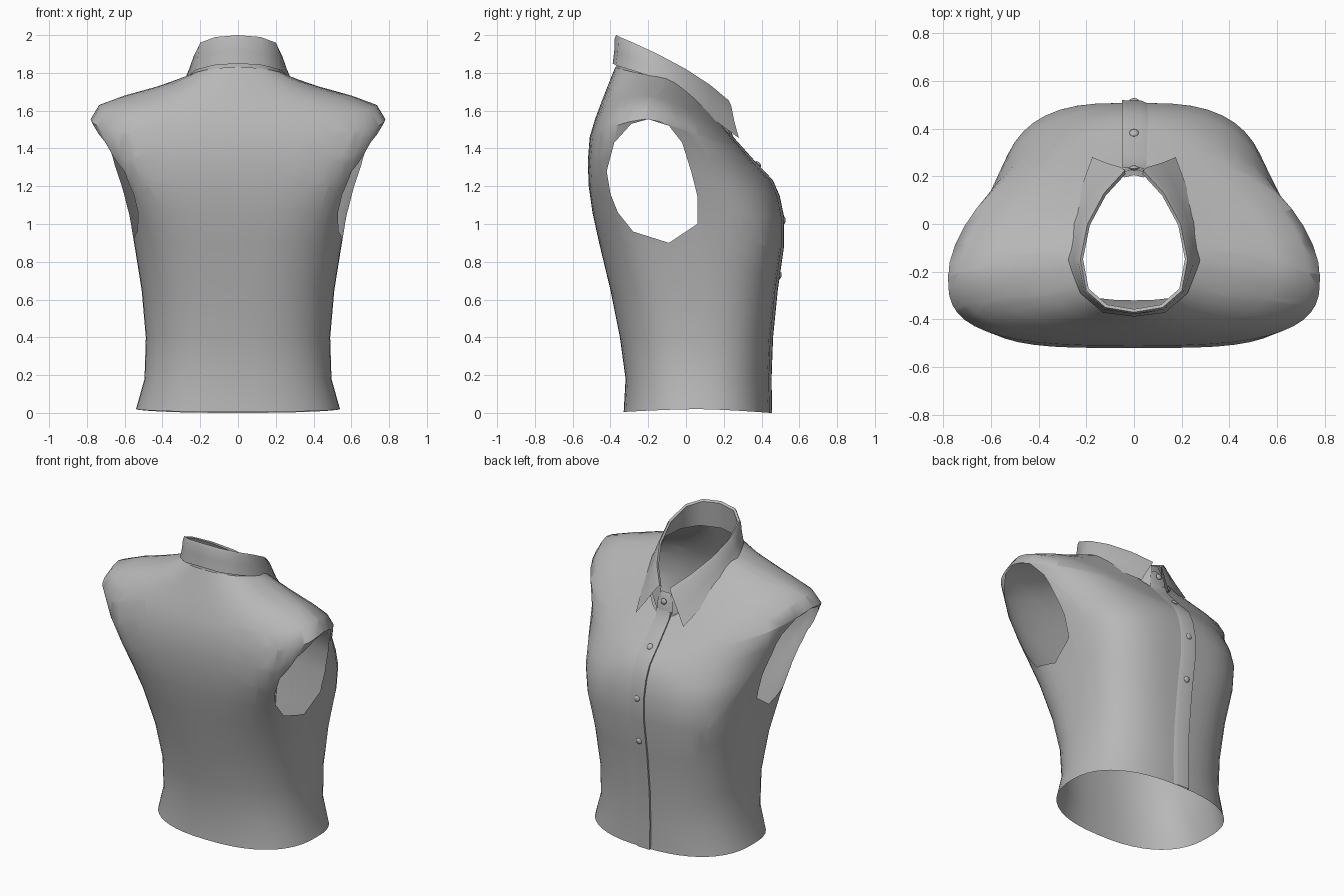
import bpy, bmesh, math
from mathutils import Vector

if "Cube" in bpy.data.objects:
    bpy.data.objects.remove(bpy.data.objects["Cube"])

cloth = bpy.data.materials.new("grey_cloth")
cloth.diffuse_color = (0.48, 0.475, 0.475, 1)
cloth.use_nodes = True
cloth.node_tree.nodes["Principled BSDF"].inputs["Base Color"].default_value = cloth.diffuse_color


def finish(name, bm, angle=40, recalc=True):
    if recalc:
        bmesh.ops.recalc_face_normals(bm, faces=bm.faces)
    me = bpy.data.meshes.new(name)
    bm.to_mesh(me)
    bm.free()
    me.materials.append(cloth)
    ob = bpy.data.objects.new(name, me)
    bpy.context.collection.objects.link(ob)
    bpy.ops.object.select_all(action='DESELECT')
    ob.select_set(True)
    bpy.context.view_layer.objects.active = ob
    bpy.ops.object.shade_smooth_by_angle(angle=math.radians(angle))
    return ob


def loft(rows, closed=False):
    bm = bmesh.new()
    vs = [[bm.verts.new(p) for p in r] for r in rows]
    n = len(rows[0])
    for a, b in zip(vs, vs[1:]):
        for i in range(n if closed else n - 1):
            j = (i + 1) % n
            bm.faces.new((a[i], a[j], b[j], b[i]))
    return bm


# Body rings: half width, side y, back y, front y, back z, side z, front z, back and front squareness
RINGS = [
    (.54, .06, -.33, .445, .005, .02, .0, 2.4, 2.4),
    (.495, .05, -.32, .442, .18, .18, .18, 2.4, 2.4),
    (.488, .04, -.35, .45, .4, .4, .4, 2.4, 2.6),
    (.51, .0, -.40, .475, .65, .65, .65, 2.5, 2.9),
    (.55, -.05, -.46, .508, .9, .9, .88, 2.8, 3.2),
    (.58, -.09, -.495, .508, 1.06, 1.06, 1.04, 3.3, 3.1),
    (.63, -.13, -.515, .485, 1.2, 1.22, 1.15, 3.8, 2.5),
    (.70, -.18, -.52, .45, 1.33, 1.39, 1.23, 3.8, 1.95),
    (.78, -.22, -.51, .405, 1.46, 1.555, 1.28, 3.0, 1.75),
    (.735, -.21, -.48, .365, 1.56, 1.63, 1.32, 2.7, 1.75),
    (.60, -.19, -.45, .325, 1.64, 1.68, 1.365, 2.4, 1.8),
    (.42, -.17, -.415, .285, 1.73, 1.73, 1.41, 2.2, 1.85),
    (.26, -.15, -.375, .24, 1.83, 1.785, 1.46, 2.1, 1.9),
]
SEG = 48


def ring(X, c, yb, yf, zb, zs, zf, nb, nf):
    pts = []
    for i in range(SEG):
        a = 2 * math.pi * i / SEG
        co, si = math.cos(a), math.sin(a)
        n, ye, ze = (nf, yf, zf) if si >= 0 else (nb, yb, zb)
        t = abs(si) ** (2 / n)
        x = math.copysign(X * abs(co) ** (2 / n), co)
        pts.append((x, c + (ye - c) * t, zs + (ze - zs) * t ** 1.5))
    return pts


body = loft([ring(*r) for r in RINGS], True)

# Armholes: clip a convex outline (y, z) through both sides
HOLE = [(-.09, .9), (-.28, .96), (-.36, 1.06), (-.40, 1.16), (-.42, 1.28), (-.38, 1.43),
        (-.29, 1.53), (-.2, 1.555), (-.09, 1.52), (-.02, 1.43), (.03, 1.27), (.06, 1.15), (.06, 1.0)]
planes = []
for (y0, z0), (y1, z1) in zip(HOLE, HOLE[1:] + HOLE[:1]):
    planes.append((Vector((0, y0, z0)), Vector((0, z1 - z0, y0 - y1)).normalized()))


def inside(count):
    out = []
    for f in body.faces:
        m = f.calc_center_median()
        if abs(m.x) > .4 and all((m - p).dot(n) > 0 for p, n in planes[:count]):
            out.append(f)
    return out


for k, (p, n) in enumerate(planes):
    fs = inside(k)
    geom = list({v for f in fs for v in f.verts}) + list({e for f in fs for e in f.edges}) + fs
    bmesh.ops.bisect_plane(body, geom=geom, dist=1e-5, plane_co=p, plane_no=n)
bmesh.ops.delete(body, geom=inside(len(planes)), context='FACES')
finish("shirt_body", body, 50)

# Button placket following the front profile, one free edge and one blended edge
front = [(r[3], r[6]) for r in RINGS]
rows = []
for y, z in front + [(.225, 1.5)]:
    rows.append([(-.05, y - .006, z), (-.05, y + .011, z), (.03, y + .009, z), (.06, y - .003, z)])
finish("placket", loft(rows), 40)


# Collar paths, right half from the back to the front
def mirror(half):
    return [(-x, y, z) for x, y, z in half[1:]][::-1] + list(half)


FOLD = [(0, -.37, 2.0), (.12, -.35, 1.99), (.2, -.28, 1.96), (.225, -.15, 1.90),
        (.195, .0, 1.82), (.125, .13, 1.735), (.038, .225, 1.655)]
EDGE = [(0, -.388, 1.85), (.13, -.372, 1.84), (.225, -.29, 1.815), (.28, -.15, 1.77),
        (.265, .0, 1.675), (.23, .13, 1.565), (.175, .28, 1.455)]
BASE = [(0, -.37, 1.82), (.14, -.345, 1.81), (.225, -.265, 1.795), (.255, -.15, 1.78),
        (.225, .03, 1.68), (.15, .15, 1.555), (.04, .23, 1.46)]


def blend(A, B, t, grow):
    out = []
    for p, q in zip(A, B):
        v = Vector(p).lerp(Vector(q), t)
        out.append((v.x * grow, (v.y + .1) * grow - .1, v.z))
    return out


# Turned down collar leaf
inner = [(x, y, z - .01) for x, y, z in blend(FOLD, FOLD, 0, .95)]
leaf = [inner, FOLD, blend(FOLD, EDGE, .12, 1.02), blend(FOLD, EDGE, .55, 1.0), EDGE]
finish("collar_leaf", loft([mirror(r) for r in leaf]), 60)

# Standing band inside the collar, with an overlapping tab at the front
finish("collar_stand", loft([mirror(BASE), mirror(inner)]), 60)
tab = [[(-x, y, z), (0, y + .01, z), (x, y, z)]
       for x, y, z in ((.06, .228, 1.455), (.055, .218, 1.56), (.042, .195, 1.61))]
finish("collar_tab", loft(tab), 60)


# Buttons on the placket and collar
def button(name, y, z, normal):
    bm = bmesh.new()
    bmesh.ops.create_uvsphere(bm, u_segments=12, v_segments=6, radius=.02)
    bmesh.ops.scale(bm, vec=(1, 1, .5), verts=bm.verts)
    rot = Vector((0, 0, 1)).rotation_difference(normal).to_matrix()
    bmesh.ops.rotate(bm, matrix=rot, verts=bm.verts)
    bmesh.ops.translate(bm, vec=Vector((0, y, z)) + normal * .01, verts=bm.verts)
    finish(name, bm)


for k, z in enumerate((.73, 1.02, 1.31)):
    for (y0, z0), (y1, z1) in zip(front, front[1:]):
        if z0 <= z < z1:
            y = y0 + (y1 - y0) * (z - z0) / (z1 - z0)
            button(f"button_{k + 1}", y, z, Vector((0, z1 - z0, y0 - y1)).normalized())
button("collar_button", .225, 1.56, Vector((0, 1, .1)).normalized())
